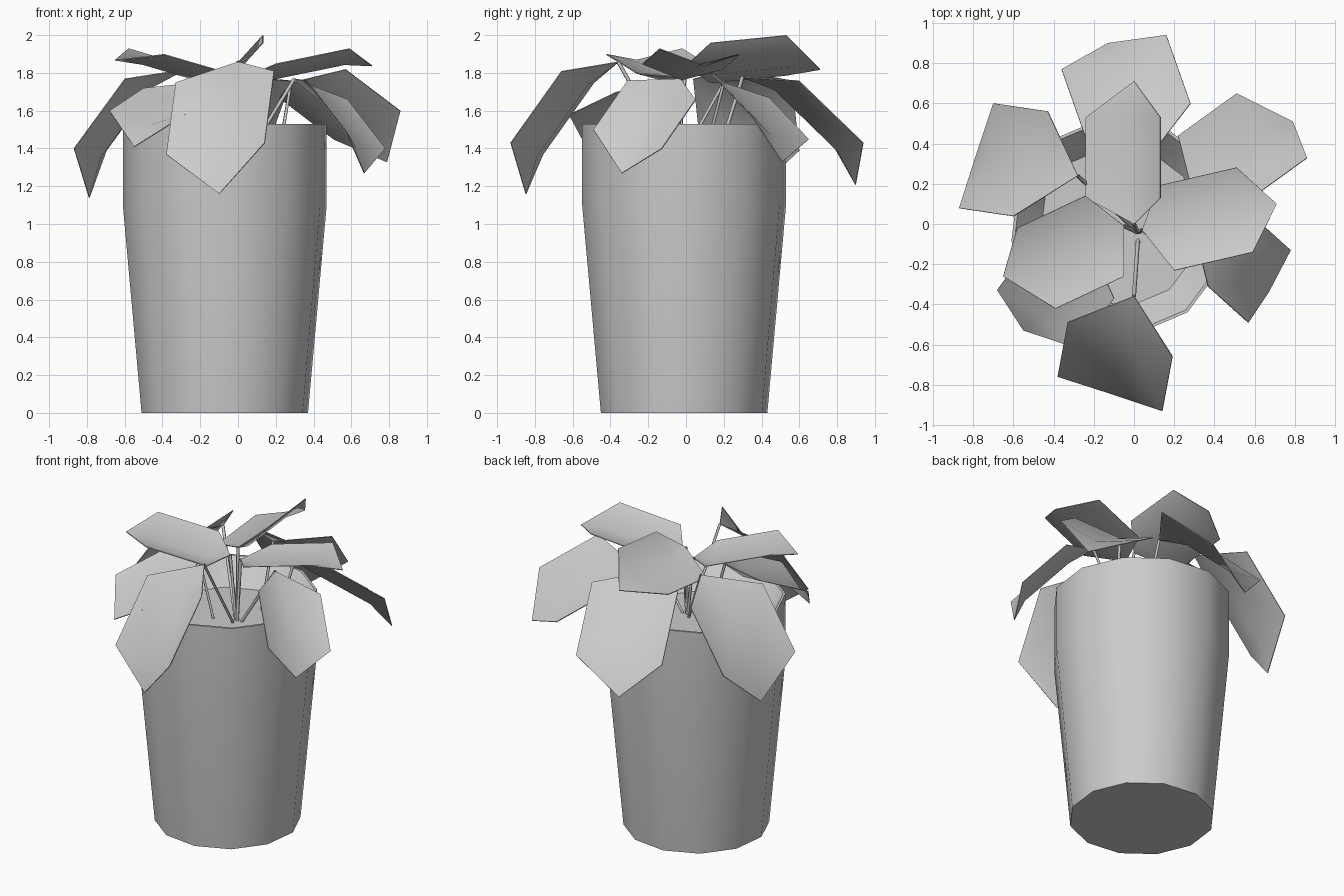
import bpy
import bmesh
from math import cos, sin, pi, radians
from mathutils import Vector

cube = bpy.data.objects.get("Cube")
if cube:
    bpy.data.objects.remove(cube, do_unlink=True)


def make_material(name, colour):
    material = bpy.data.materials.new(name)
    material.use_nodes = True
    material.diffuse_color = colour
    material.node_tree.nodes["Principled BSDF"].inputs["Base Color"].default_value = colour
    return material


grey = make_material("matte light grey", (0.6, 0.6, 0.6, 1))


def add_object(name, data):
    obj = bpy.data.objects.new(name, data)
    bpy.context.collection.objects.link(obj)
    data.materials.append(grey)
    return obj


def smooth(obj, degrees):
    bpy.ops.object.select_all(action="DESELECT")
    obj.select_set(True)
    bpy.context.view_layer.objects.active = obj
    bpy.ops.object.shade_smooth_by_angle(angle=radians(degrees))


def build_pot(profile, sides=12):
    """Lathe an open profile that starts and ends on a flat cap."""
    bm = bmesh.new()
    rings = []
    for radius, height in profile:
        ring = []
        for i in range(sides):
            angle = 2 * pi * i / sides + radians(8)
            ring.append(bm.verts.new((radius * cos(angle), radius * sin(angle), height)))
        rings.append(ring)
    for lower, upper in zip(rings, rings[1:]):
        for i in range(sides):
            j = (i + 1) % sides
            bm.faces.new((lower[i], lower[j], upper[j], upper[i]))
    bm.faces.new(reversed(rings[0]))
    bm.faces.new(rings[-1])
    mesh = bpy.data.meshes.new("pot")
    bm.to_mesh(mesh)
    bm.free()
    pot = add_object("pot", mesh)
    pot.location = (-0.07, -0.01, 0)
    smooth(pot, 35)


def build_leaf(name, base, near, far, tip, across, spread=0.1, fold=0.07):
    """Blade folded along its midrib: one edge is given, the other lies across."""
    base, near, far, tip, across = map(Vector, (base, near, far, tip, across))
    sink = across.cross(far - near).normalized() * fold
    if sink.z > 0:
        sink.negate()
    rib = across / 2 + sink
    bm = bmesh.new()
    b, t = bm.verts.new(base), bm.verts.new(tip)
    n, n_rib, n_far = [bm.verts.new(near + step) for step in (Vector(), rib, across)]
    f, f_rib, f_far = [bm.verts.new(far + step) for step in (Vector(), rib, across)]
    for corners in ((b, n_rib, n), (b, n_far, n_rib),
                    (n, n_rib, f_rib, f), (n_rib, n_far, f_far, f_rib),
                    (f, f_rib, t), (f_rib, f_far, t)):
        bm.faces.new(corners).smooth = True
    bmesh.ops.recalc_face_normals(bm, faces=bm.faces)
    if sum(face.normal.z for face in bm.faces) < 0:
        bmesh.ops.reverse_faces(bm, faces=bm.faces)
    mesh = bpy.data.meshes.new(name)
    bm.to_mesh(mesh)
    bm.free()
    leaf = add_object(name, mesh)
    thickness = leaf.modifiers.new("thickness", "SOLIDIFY")
    thickness.thickness = 0.005
    # Crisp rim around a softly bent blade
    rim = leaf.modifiers.new("crisp rim", "EDGE_SPLIT")
    rim.split_angle = radians(65)
    build_stem(name + "_stem", base, spread)


def build_stem(name, top, spread):
    """Thin square stem rising from the soil to the base of a leaf."""
    curve = bpy.data.curves.new(name, "CURVE")
    curve.dimensions = "3D"
    curve.bevel_depth = 0.01
    curve.bevel_resolution = 0
    spline = curve.splines.new("POLY")
    spline.points.add(1)
    root = Vector((0.02 + top.x * spread, top.y * spread - 0.04, 1.36))
    for point, co in zip(spline.points, (root, top)):
        point.co = (*co, 1)
    add_object(name, curve)


# Pot: outer wall, thin rim, sloping earth and flat earth in the middle
build_pot([(0.445, 0), (0.545, 1.1), (0.545, 1.53), (0.53, 1.53), (0.4, 1.37)])

# Upper leaves, attached near the middle
build_leaf("upper_back_leaf", base=(0, 0, 1.84), near=(-.24, .13, 1.75),
           far=(-.24, .53, 1.79), tip=(0, .71, 1.82), across=(.37, 0, .21))
build_leaf("upper_left_leaf", base=(.04, -.03, 1.78), near=(.2, -.23, 1.85),
           far=(.59, -.14, 1.93), tip=(.71, .1, 1.84), across=(-.08, .42, -.03))
build_leaf("upper_right_leaf", base=(-.05, -.01, 1.78), near=(-.24, .14, 1.83),
           far=(-.58, -.02, 1.93), tip=(-.65, -.26, 1.87), across=(.19, -.4, -.03))

# Lower leaves, drooping over the rim
build_leaf("back_leaf", base=(.05, .3, 1.78), near=(-.24, .43, 1.77),
           far=(-.36, .77, 1.44), tip=(-.13, .9, 1.21), across=(.52, .17, -.01),
           spread=0.7)
build_leaf("front_leaf", base=(0, -.36, 1.86), near=(-.33, -.49, 1.75),
           far=(-.38, -.76, 1.37), tip=(-.1, -.85, 1.16), across=(.52, -.17, .06))
build_leaf("front_left_leaf", base=(.3, -.03, 1.77), near=(.37, -.31, 1.76),
           far=(.57, -.49, 1.5), tip=(.67, -.34, 1.27), across=(.21, .36, -.1))
build_leaf("back_left_leaf", base=(.28, .2, 1.75), near=(.22, .44, 1.67),
           far=(.51, .65, 1.45), tip=(.79, .51, 1.33), across=(.35, -.32, .15),
           spread=0.7)
build_leaf("back_right_leaf", base=(-.28, .24, 1.82), near=(-.6, .04, 1.77),
           far=(-.87, .08, 1.4), tip=(-.79, .33, 1.14), across=(.17, .52, -.01))
build_leaf("front_right_leaf", base=(-.22, -.1, 1.75), near=(-.5, -.08, 1.72),
           far=(-.68, -.33, 1.6), tip=(-.55, -.53, 1.41), across=(.4, -.29, -.02),
           spread=0.6)
